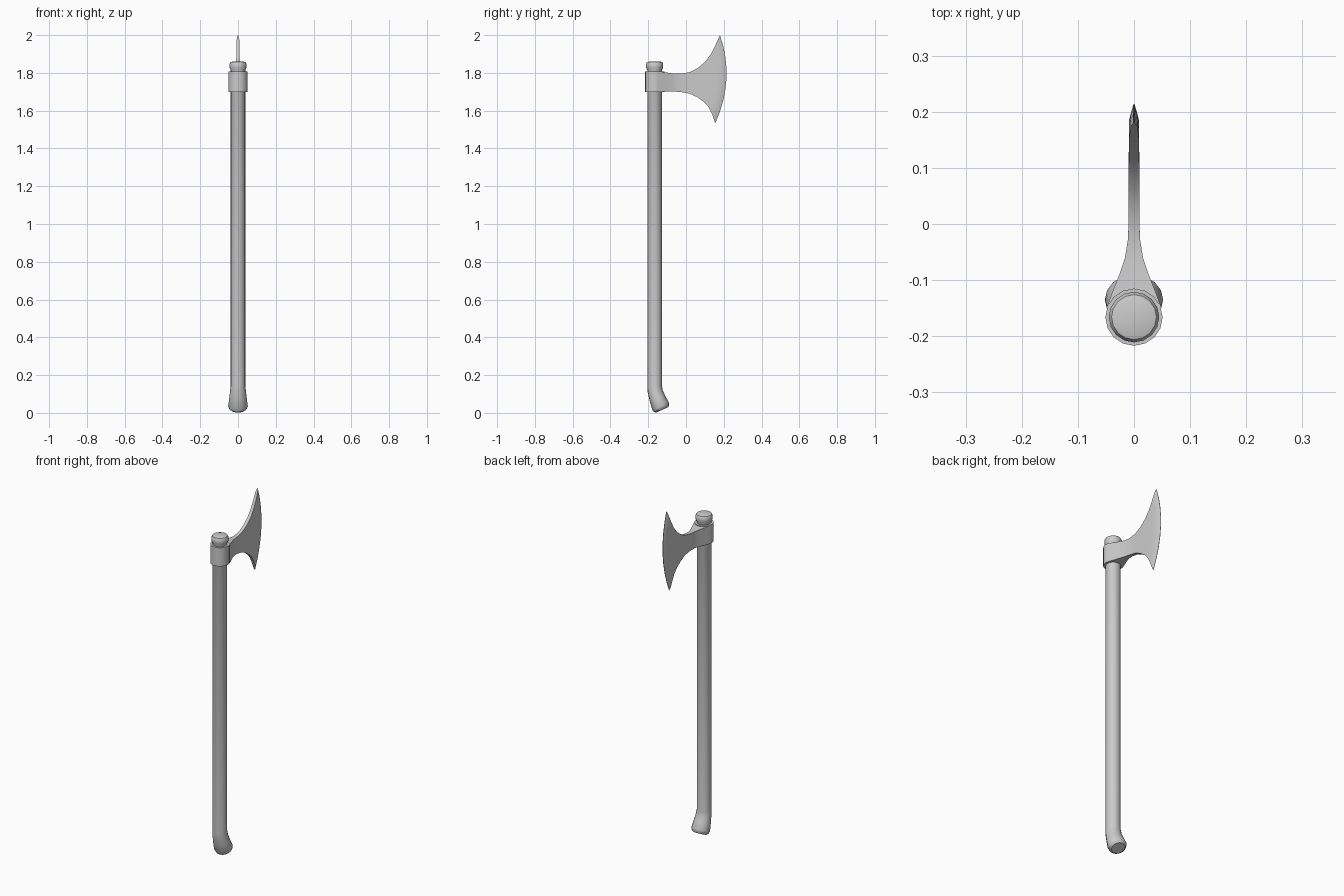
import bpy, bmesh
from math import sin, cos, pi, radians

if "Cube" in bpy.data.objects:
    bpy.data.objects.remove(bpy.data.objects["Cube"])

AXIS_Y = -0.166
SIDES = 16


def finish(name, bm, angle=35):
    bmesh.ops.recalc_face_normals(bm, faces=bm.faces)
    mesh = bpy.data.meshes.new(name)
    bm.to_mesh(mesh)
    bm.free()
    ob = bpy.data.objects.new(name, mesh)
    bpy.context.collection.objects.link(ob)
    bpy.ops.object.select_all(action='DESELECT')
    ob.select_set(True)
    bpy.context.view_layer.objects.active = ob
    bpy.ops.object.shade_smooth_by_angle(angle=radians(angle))
    return ob


def bridge(bm, rings, closed=False):
    """Join equal-length vertex loops with quads."""
    n = len(rings[0])
    pairs = list(zip(rings, rings[1:]))
    if closed:
        pairs.append((rings[-1], rings[0]))
    for a, b in pairs:
        for i in range(n):
            j = (i + 1) % n
            bm.faces.new((a[i], a[j], b[j], b[i]))


def ring(bm, y, z, rx, ry, tilt=0):
    t = radians(tilt)
    angles = [2 * pi * i / SIDES for i in range(SIDES)]
    return [bm.verts.new((rx * cos(a), y + ry * sin(a) * cos(t), z + ry * sin(a) * sin(t)))
            for a in angles]


# Handle: bent flared butt, straight shaft, rounded knob at the top
bm = bmesh.new()
sections = [
    (-0.126, 0.016, 0.036, 0.036, 24),
    (-0.130, 0.023, 0.047, 0.044, 24),
    (-0.135, 0.036, 0.052, 0.048, 22),
    (-0.152, 0.080, 0.046, 0.043, 15),
    (-0.163, 0.115, 0.042, 0.040, 7),
    (AXIS_Y, 0.140, 0.039, 0.039, 0),
    (AXIS_Y, 1.815, 0.039, 0.039, 0),
    (AXIS_Y, 1.828, 0.045, 0.045, 0),
    (AXIS_Y, 1.848, 0.045, 0.045, 0),
    (AXIS_Y, 1.857, 0.040, 0.040, 0),
    (AXIS_Y, 1.861, 0.025, 0.025, 0),
]
rings = [ring(bm, *s) for s in sections]
bridge(bm, rings)
bm.faces.new(rings[0])
bm.faces.new(rings[-1])
finish("handle", bm)

# Collar: hollow band around the shaft
bm = bmesh.new()
band = [(0.037, 1.70), (0.051, 1.70), (0.051, 1.808), (0.037, 1.808)]
bridge(bm, [ring(bm, AXIS_Y, z, r, r) for r, z in band], closed=True)
finish("collar", bm)

# Blade: stations of top y, z, bottom y, z, forward bulge, half thickness
stations = [
    (-0.150, 1.806, -0.150, 1.700, 0.000, 0.0490),
    (-0.125, 1.804, -0.125, 1.700, 0.000, 0.0400),
    (-0.090, 1.800, -0.090, 1.701, 0.000, 0.0260),
    (-0.060, 1.797, -0.060, 1.701, 0.000, 0.0160),
    (-0.025, 1.796, -0.025, 1.698, 0.000, 0.0105),
    (0.020, 1.804, 0.020, 1.690, 0.005, 0.0095),
    (0.060, 1.824, 0.060, 1.671, 0.010, 0.0095),
    (0.100, 1.857, 0.095, 1.646, 0.020, 0.0095),
    (0.130, 1.897, 0.120, 1.618, 0.030, 0.0090),
    (0.154, 1.943, 0.138, 1.582, 0.040, 0.0085),
    (0.174, 1.988, 0.150, 1.547, 0.0335, 0.0060),
    (0.180, 2.000, 0.155, 1.533, 0.0465, 0.0008),
]
ROWS = 8
bm = bmesh.new()
loops = []
for ty, tz, by, bz, bulge, half in stations:
    pts = []
    for k in range(ROWS + 1):
        v = k / ROWS
        pts.append((ty + (by - ty) * v + bulge * 4 * v * (1 - v), tz + (bz - tz) * v))
    loops.append([bm.verts.new((half, y, z)) for y, z in pts]
                 + [bm.verts.new((-half, y, z)) for y, z in reversed(pts)])
bridge(bm, loops)
bm.faces.new(loops[0])
bm.faces.new(loops[-1])
finish("axe_blade", bm, 30)
